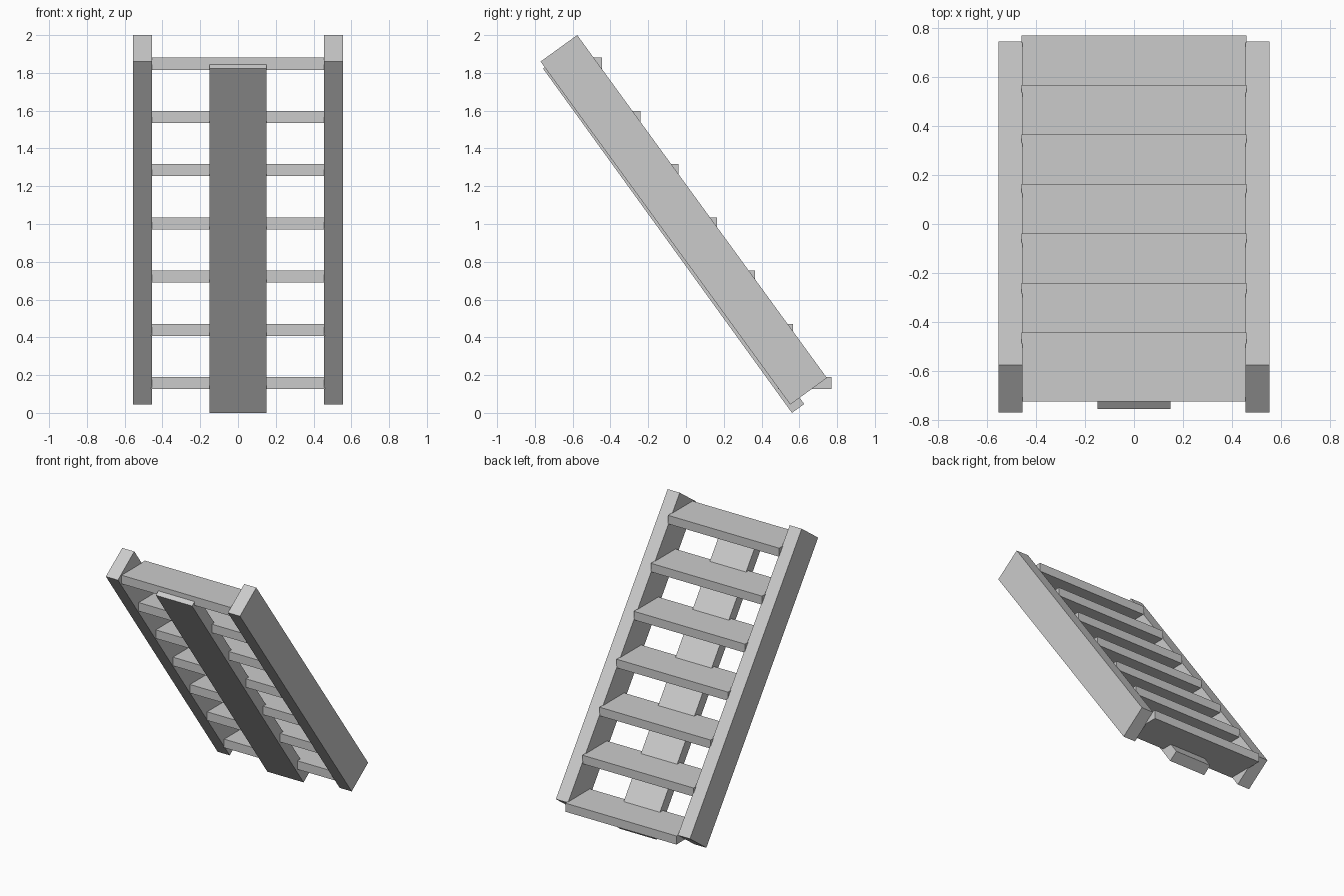
import bpy, bmesh

if "Cube" in bpy.data.objects:
    bpy.data.objects.remove(bpy.data.objects["Cube"])


def slab(name, profile, x0, x1):
    """Extrude a (y, z) side profile from x0 to x1."""
    bm = bmesh.new()
    face = bm.faces.new([bm.verts.new((x0, y, z)) for y, z in profile])
    ext = bmesh.ops.extrude_face_region(bm, geom=[face])
    verts = [v for v in ext["geom"] if isinstance(v, bmesh.types.BMVert)]
    bmesh.ops.translate(bm, verts=verts, vec=(x1 - x0, 0, 0))
    bmesh.ops.recalc_face_normals(bm, faces=bm.faces)
    mesh = bpy.data.meshes.new(name)
    bm.to_mesh(mesh)
    bm.free()
    obj = bpy.data.objects.new(name, mesh)
    bpy.context.collection.objects.link(obj)
    return obj


# Sloping side stringers, mirrored across x = 0
stringer = slab("side_stringers",
                [(-0.77, 1.86), (-0.576, 2.0), (0.746, 0.185), (0.552, 0.044)],
                0.455, 0.555)
stringer.modifiers.new("Mirror", 'MIRROR').use_axis[0] = True

# Seven level treads, repeated up the slope
tread = slab("treads", [(0.487, 0.126), (0.77, 0.126), (0.77, 0.19), (0.487, 0.19)],
             -0.46, 0.46)
steps = tread.modifiers.new("Steps", 'ARRAY')
steps.count = 7
steps.use_relative_offset = False
steps.use_constant_offset = True
steps.constant_offset_displace = (0, -0.2023, 0.2817)

# Central support board under the treads
slab("center_support",
     [(-0.757, 1.823), (-0.692, 1.87), (0.626, 0.047), (0.561, 0.0)],
     -0.15, 0.15)
